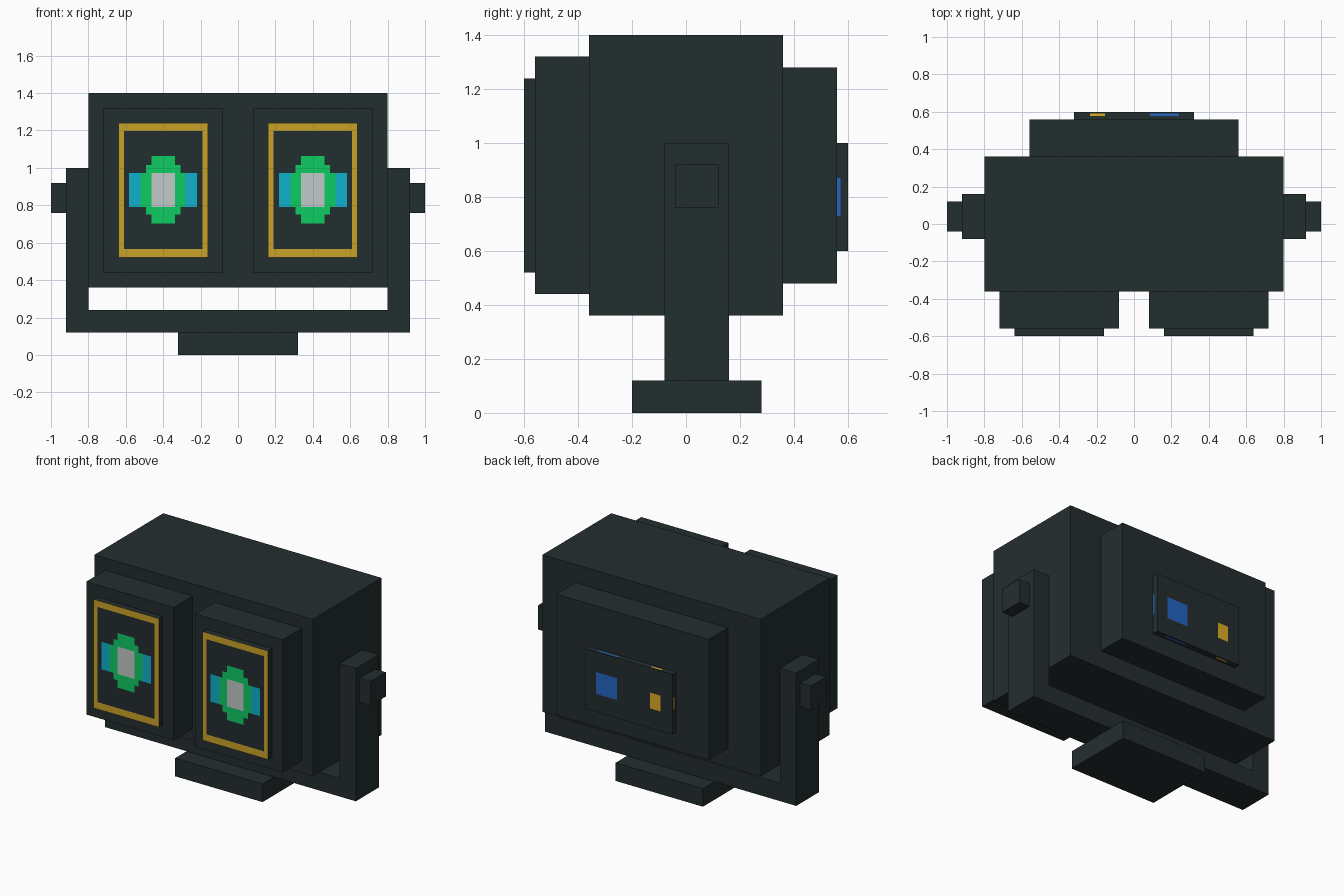
import bpy
import bmesh
from mathutils import Vector

default = bpy.data.objects.get("Cube")
if default:
    bpy.data.objects.remove(default, do_unlink=True)


def srgb(*channels):
    return [((c / 255 + 0.055) / 1.055) ** 2.4 if c > 10 else c / 3295 for c in channels] + [1]


def material(name, *channels):
    mat = bpy.data.materials.new(name)
    mat.use_nodes = True
    colour = srgb(*channels)
    mat.diffuse_color = colour
    bsdf = next(n for n in mat.node_tree.nodes if n.type == 'BSDF_PRINCIPLED')
    bsdf.inputs["Base Color"].default_value = colour
    return mat


charcoal = material("charcoal", 36, 46, 47)
gold = material("gold", 201, 162, 39)
green = material("green", 15, 204, 100)
cyan = material("cyan", 15, 176, 206)
silver = material("silver", 194, 202, 200)
blue = material("blue", 34, 102, 192)
amber = material("amber", 222, 172, 36)


def finish(name, bm, mats):
    mesh = bpy.data.meshes.new(name)
    bmesh.ops.recalc_face_normals(bm, faces=bm.faces[:])
    bm.to_mesh(mesh)
    bm.free()
    for mat in mats:
        mesh.materials.append(mat)
    obj = bpy.data.objects.new(name, mesh)
    bpy.context.collection.objects.link(obj)
    return obj


def box(name, x, y, z, paint=()):
    """Box from axis ranges; each paint entry (material, x, y, z) colours the faces inside it."""
    ranges = (x, y, z)
    bm = bmesh.new()
    bmesh.ops.create_cube(bm, size=1)
    for v in bm.verts:
        v.co = Vector([lo if c < 0 else hi for c, (lo, hi) in zip(v.co, ranges)])
    # Cut the box along every edge of the painted regions
    for axis in range(3):
        normal = Vector([int(i == axis) for i in range(3)])
        lo, hi = ranges[axis]
        for cut in sorted({c for region in paint for c in region[axis + 1]}):
            if lo + 0.001 < cut < hi - 0.001:
                bmesh.ops.bisect_plane(bm, geom=bm.verts[:] + bm.edges[:] + bm.faces[:],
                                       plane_co=normal * cut, plane_no=normal)
    mats = [charcoal]
    for mat, *limits in paint:
        if mat not in mats:
            mats.append(mat)
        for face in bm.faces:
            centre = face.calc_center_median()
            if all(a - 1e-4 <= c <= b + 1e-4 for c, (a, b) in zip(centre, limits)):
                face.material_index = mats.index(mat)
    return finish(name, bm, mats)


# Main housing, stepped back and foot
box("body", (-0.8, 0.8), (-0.36, 0.36), (0.36, 1.4))
box("back_housing", (-0.56, 0.56), (0.36, 0.56), (0.48, 1.28))
box("base", (-0.32, 0.32), (-0.2, 0.28), (0, 0.12))

# U-shaped bracket
bm = bmesh.new()
half = [(0.92, 0.12), (0.92, 1.0), (0.8, 1.0), (0.8, 0.24)]
outline = half + [(-x, z) for x, z in reversed(half)]
face = bm.faces.new([bm.verts.new((x, -0.08, z)) for x, z in outline])
grown = bmesh.ops.extrude_face_region(bm, geom=[face])["geom"]
bmesh.ops.translate(bm, vec=(0, 0.24, 0),
                    verts=[v for v in grown if isinstance(v, bmesh.types.BMVert)])
finish("bracket", bm, [charcoal])

# Paired lenses and pivot knobs
front = (-0.6, -0.6)
for side, label in ((1, "left"), (-1, "right")):
    mid = 0.4 * side

    def span(half_width):
        return (mid - half_width, mid + half_width)

    def height(half_height):
        return (0.883 - half_height, 0.883 + half_height)

    box(label + "_lens_housing", span(0.32), (-0.56, -0.36), (0.44, 1.32))
    box(label + "_lens", span(0.24), (-0.6, -0.56), (0.52, 1.24), [
        (gold, span(0.24), front, (0.52, 1.24)),
        (charcoal, span(0.209), front, (0.567, 1.197)),
        (cyan, span(0.182), front, height(0.091)),
        (green, span(0.12), front, height(0.091)),
        (green, span(0.092), front, height(0.133)),
        (green, span(0.062), front, height(0.181)),
        (silver, span(0.062), front, height(0.091)),
    ])
    box(label + "_knob", sorted((0.92 * side, side)), (-0.04, 0.12), (0.76, 0.92))

# Rear control panel with lights that also mark its thin edges
blue_x, amber_x = (0.085, 0.24), (-0.235, -0.155)
rear, rim = (0.6, 0.6), (0.577, 0.59)
top, bottom = (1.0, 1.0), (0.6, 0.6)
box("control_panel", (-0.32, 0.32), (0.56, 0.6), (0.6, 1.0), [
    (blue, blue_x, rear, (0.72, 0.865)),
    (amber, amber_x, rear, (0.73, 0.835)),
    (blue, blue_x, rim, top),
    (blue, blue_x, rim, bottom),
    (amber, amber_x, rim, top),
    (amber, amber_x, rim, bottom),
    (blue, (0.32, 0.32), (0.561, 0.573), (0.73, 0.87)),
    (amber, (-0.32, -0.32), rim, (0.76, 0.84)),
])
